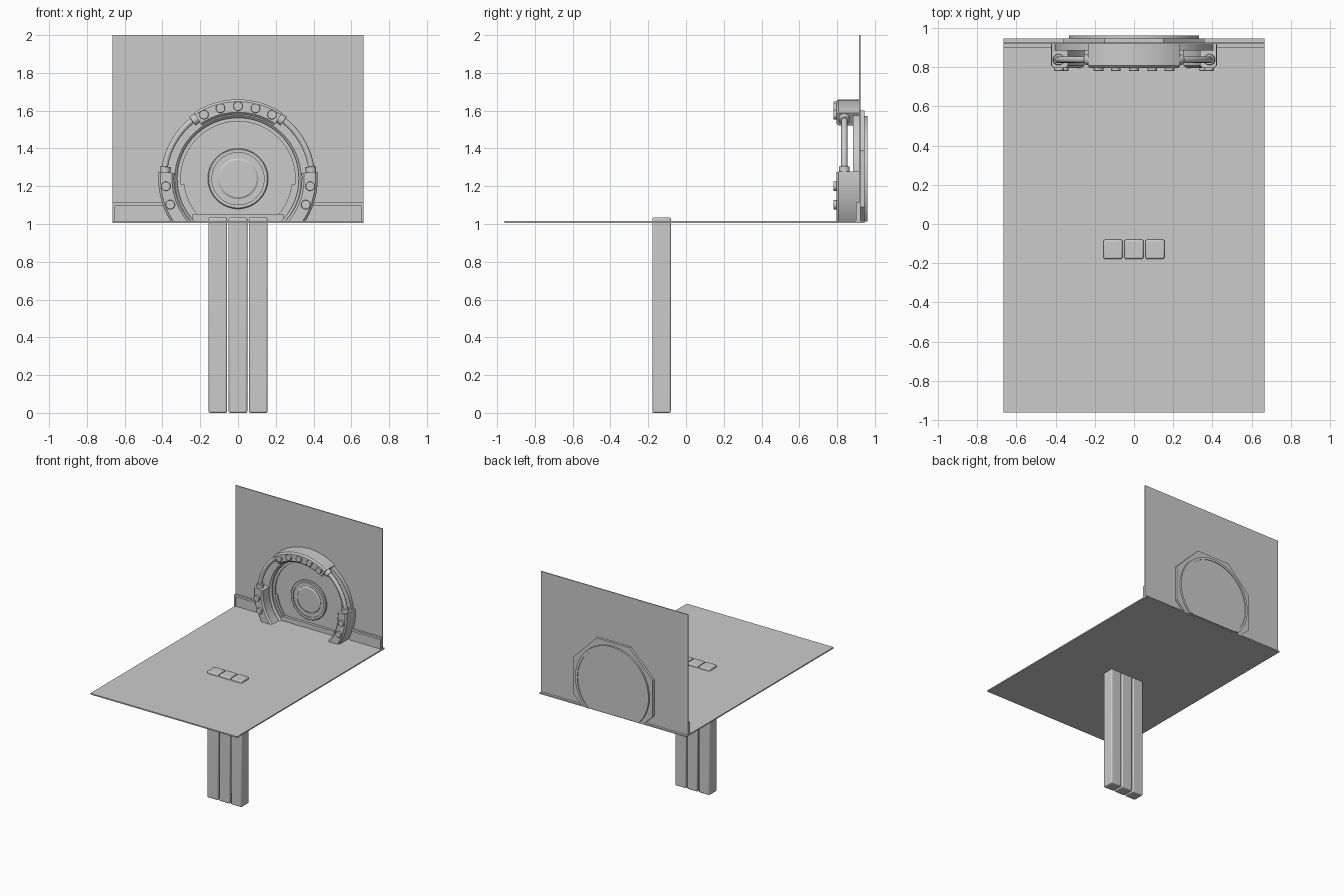
import bpy, bmesh
from math import sin, cos, pi, radians
from mathutils import Vector

if "Cube" in bpy.data.objects:
    bpy.data.objects.remove(bpy.data.objects["Cube"])

CZ = 1.24        # height of the round door's centre
FLOOR = 1.012    # everything round is cut off here


def finish(name, bm, clip=False, bevel=0.0, smooth=True):
    if clip:
        geom = bm.verts[:] + bm.edges[:] + bm.faces[:]
        cut = bmesh.ops.bisect_plane(bm, geom=geom, plane_co=(0, 0, FLOOR),
                                     plane_no=(0, 0, 1), clear_inner=True)
        edges = [e for e in cut['geom_cut'] if isinstance(e, bmesh.types.BMEdge)]
        if edges:
            bmesh.ops.holes_fill(bm, edges=edges)
    bmesh.ops.recalc_face_normals(bm, faces=bm.faces)
    me = bpy.data.meshes.new(name)
    bm.to_mesh(me)
    bm.free()
    ob = bpy.data.objects.new(name, me)
    bpy.context.collection.objects.link(ob)
    if bevel:
        m = ob.modifiers.new("bevel", 'BEVEL')
        m.width, m.segments, m.limit_method = bevel, 2, 'ANGLE'
        m.angle_limit = radians(40)
    if smooth:
        bpy.context.view_layer.objects.active = ob
        ob.select_set(True)
        bpy.ops.object.shade_smooth_by_angle(angle=radians(30))
        ob.select_set(False)
    return ob


def box(name, x0, x1, y0, y1, z0, z1, bevel=0.0):
    bm = bmesh.new()
    bmesh.ops.create_cube(bm, size=1)
    for v in bm.verts:
        v.co = Vector(((x0 + x1) / 2 + v.co.x * (x1 - x0),
                       (y0 + y1) / 2 + v.co.y * (y1 - y0),
                       (z0 + z1) / 2 + v.co.z * (z1 - z0)))
    return finish(name, bm, bevel=bevel, smooth=bevel > 0)


def polar(r, deg, y):
    a = radians(deg)
    return Vector((r * cos(a), y, CZ + r * sin(a)))


def sweep(name, profile, a0=0, a1=360, n=64, clip=True, bevel=0.0):
    """Sweep a closed (radius, y) profile around the door axis."""
    bm = bmesh.new()
    full = abs(a1 - a0) >= 360
    rings = [[bm.verts.new(polar(r, a0 + (a1 - a0) * i / n, y)) for r, y in profile]
             for i in range(n if full else n + 1)]
    k = len(profile)
    for i in range(n):
        p, q = rings[i], rings[(i + 1) % len(rings)]
        for j in range(k):
            bm.faces.new((p[j], p[(j + 1) % k], q[(j + 1) % k], q[j]))
    if not full:
        bm.faces.new(rings[0])
        bm.faces.new(rings[-1])
    return finish(name, bm, clip, bevel)


def rect(r0, r1, y0, y1):
    return [(r0, y0), (r1, y0), (r1, y1), (r0, y1)]


def disc(name, r, y0, y1, n=64, turn=0, clip=True, a0=0, a1=360, centre=(0, CZ), dx=0):
    """Flat disc, polygon or half disc facing -y."""
    bm = bmesh.new()
    m = n if a1 - a0 == 360 else n + 1
    pts = [radians(a0 + turn + (a1 - a0) * i / n) for i in range(m)]
    lo, hi = [[bm.verts.new((centre[0] + dx + r * cos(a), y, centre[1] + r * sin(a)))
               for a in pts] for y in (y0, y1)]
    bm.faces.new(lo)
    bm.faces.new(hi)
    for i in range(m):
        j = (i + 1) % m
        bm.faces.new((lo[i], lo[j], hi[j], hi[i]))
    return finish(name, bm, clip)


def rod(name, p, q, r, n=16):
    d = q - p
    bm = bmesh.new()
    bmesh.ops.create_cone(bm, cap_ends=True, segments=n, radius1=r, radius2=r, depth=d.length)
    rot = d.to_track_quat('Z', 'Y')
    for v in bm.verts:
        v.co = (p + q) / 2 + rot @ v.co
    return finish(name, bm, bevel=0.003)


# floor and back wall, wall opened up for the round door
box("floor", -0.665, 0.665, -0.96, 0.945, 1.005, 1.015)
wall = box("back_wall", -0.665, 0.665, 0.917, 0.925, 1.012, 2.0)
cutter = disc("door_opening_cutter", 0.335, 0.85, 1.0, clip=False)
cutter.hide_render = True
cutter.hide_set(True)
mod = wall.modifiers.new("opening", 'BOOLEAN')
mod.operation, mod.object, mod.solver = 'DIFFERENCE', cutter, 'EXACT'

# three pillars carrying the floor
for i, name in enumerate(("left", "middle", "right")):
    x = (i - 1) * 0.107
    box(name + "_pillar", x - 0.049, x + 0.049, -0.178, -0.08, 0, 1.035, bevel=0.008)

# door frame, stepped inner ring and door leaves
sweep("door_frame", [(0.335, 0.885), (0.405, 0.885), (0.405, 0.922), (0.345, 0.922),
                     (0.345, 0.94), (0.322, 0.94), (0.322, 0.897)])
sweep("inner_ring", rect(0.303, 0.324, 0.91, 0.942))
for s, a in (("right", -90), ("left", 90)):
    disc(s + "_door_leaf", 0.306, 0.922, 0.942, n=40, a0=a, a1=a + 180,
         dx=0.002 if s == "right" else -0.002)
sweep("lower_step_right", rect(0.285, 0.306, 0.914, 0.94), -45, -6, n=12)
sweep("lower_step_left", rect(0.285, 0.306, 0.914, 0.94), 186, 225, n=12)
sweep("hub_ring", [(0.138, 0.908), (0.155, 0.908), (0.16, 0.913), (0.16, 0.93), (0.138, 0.93)])
sweep("hub_inner_ring", [(0.098, 0.908), (0.108, 0.914), (0.108, 0.93), (0.098, 0.93)], n=48)
disc("hub_plate", 0.14, 0.917, 0.93, n=48)
disc("hub_cap", 0.098, 0.911, 0.93, n=48)
box("door_sill", -0.24, 0.24, 0.9, 0.94, FLOOR, 1.053)

# rear housing: octagonal plate and rimmed disc
disc("rear_octagon", 0.39, 0.924, 0.945, n=8, turn=22.5)
disc("rear_disc", 0.332, 0.94, 0.955)
sweep("rear_rim", rect(0.312, 0.332, 0.95, 0.96))


# heavy arch blocks around the door
def block(r0, r1):
    return [(r0, 0.808), (r0 + 0.012, 0.796), (r1 - 0.012, 0.796), (r1, 0.808),
            (r1, 0.92), (r0, 0.92)]


sweep("top_arch_block", block(0.34, 0.42), 56, 124, n=16)
for s, name in ((1, "right"), (-1, "left")):
    ang = lambda a: a if s == 1 else 180 - a
    sweep(name + "_base_block", block(0.338, 0.422), ang(-50), ang(5), n=12)
    # curved pipe with a collar at each end
    cu = bpy.data.curves.new(name + "_pipe", 'CURVE')
    cu.dimensions, cu.bevel_depth, cu.bevel_resolution = '3D', 0.017, 3
    sp = cu.splines.new('POLY')
    sp.points.add(16)
    for i, p in enumerate(sp.points):
        p.co = (*polar(0.392, ang(3 + 55 * i / 16), 0.838), 1)
    sp.use_smooth = True
    bpy.context.collection.objects.link(bpy.data.objects.new(name + "_pipe", cu))
    for end, a in (("lower", 5), ("upper", 52)):
        rod(name + "_" + end + "_pipe_collar", polar(0.388, ang(a - 0.5), 0.838),
            polar(0.388, ang(a + 4.5), 0.838), 0.028)
    # skirting board with raised edges
    x0, x1 = sorted((s * 0.38, s * 0.665))
    box(name + "_skirting", x0, x1, 0.91, 0.922, FLOOR, 1.11)
    box(name + "_skirting_top", x0, x1, 0.9, 0.922, 1.095, 1.113)
    x0, x1 = sorted((s * 0.655, s * 0.665))
    box(name + "_skirting_end", x0, x1, 0.9, 0.922, FLOOR, 1.11)

# bolts on the block fronts
for i, a in enumerate((90, 76, 104, 62, 118, -6, -21, 186, 201)):
    p = polar(0.384, a, 0.78)
    rod("bolt_%d" % (i + 1), p, p + Vector((0, 0.025, 0)), 0.025)
